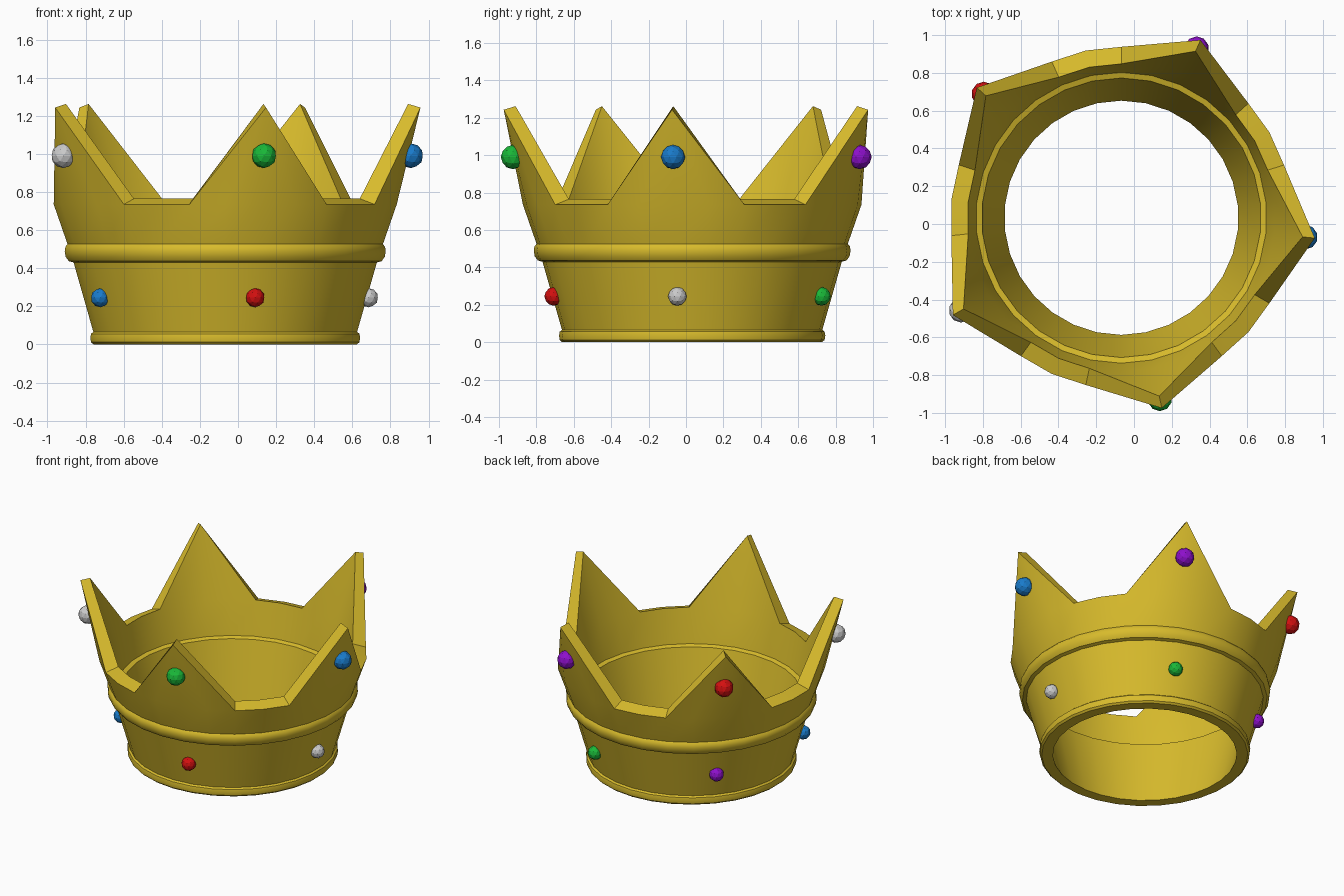
import bpy, bmesh
from math import sin, cos, radians
from mathutils import Vector

if "Cube" in bpy.data.objects:
    bpy.data.objects.remove(bpy.data.objects["Cube"])

CX, CY = -0.067, 0.033      # ring centre
SEG = 30                    # columns around the ring, 6 per spike
START = -78                 # angle of the front spike


def mat(name, rgb):
    m = bpy.data.materials.new(name)
    m.diffuse_color = (*rgb, 1)
    m.use_nodes = True
    m.node_tree.nodes["Principled BSDF"].inputs["Base Color"].default_value = m.diffuse_color
    return m


def polar(r, deg, z):
    a = radians(deg)
    return Vector((CX + r * cos(a), CY + r * sin(a), z))


gold = mat("gold", (0.69, 0.50, 0.025))
red = mat("red", (0.65, 0.005, 0.005))
blue = mat("blue", (0.01, 0.20, 0.60))
green = mat("green", (0.01, 0.48, 0.04))
purple = mat("purple", (0.27, 0.005, 0.60))
silver = mat("silver", (0.58, 0.58, 0.58))

# Crown wall: (radius, z) from the inner rim, down inside, up outside with two beads
profile = [(0.815, 0.765), (0.77, 0.515), (0.74, 0.505), (0.62, 0.0),
           (0.695, 0.0), (0.708, 0.012), (0.712, 0.035), (0.708, 0.056), (0.696, 0.066),
           (0.80, 0.43), (0.825, 0.437), (0.842, 0.46), (0.847, 0.49),
           (0.843, 0.513), (0.832, 0.526), (0.905, 0.735)]

bm = bmesh.new()
cols = [[bm.verts.new(polar(r, START + k * 360 / SEG, z)) for r, z in profile]
        for k in range(SEG)]
for k in range(SEG):
    a, b = cols[k], cols[(k + 1) % SEG]
    for i in range(len(profile) - 1):
        bm.faces.new((a[i], b[i], b[i + 1], a[i + 1]))
    if k % 6 in (2, 3):     # flat rim of the valleys
        bm.faces.new((a[-1], b[-1], b[0], a[0]))

# Spikes: fans from the rim to an outer and an inner tip
for k in range(0, SEG, 6):
    deg = START + k * 360 / SEG
    tip_out = bm.verts.new(polar(1.03, deg, 1.243))
    tip_in = bm.verts.new(polar(0.965, deg, 1.262))
    fan = [cols[(k + j) % SEG] for j in range(-2, 3)]
    for a, b in zip(fan, fan[1:]):
        bm.faces.new((a[-1], b[-1], tip_out))
        bm.faces.new((b[0], a[0], tip_in))
    for c in (fan[0], fan[-1]):
        bm.faces.new((c[-1], c[0], tip_in, tip_out))

bmesh.ops.recalc_face_normals(bm, faces=bm.faces)
mesh = bpy.data.meshes.new("crown_band")
bm.to_mesh(mesh)
bm.free()
mesh.materials.append(gold)
crown = bpy.data.objects.new("crown_band", mesh)
bpy.context.collection.objects.link(crown)
bpy.context.view_layer.objects.active = crown
crown.select_set(True)
bpy.ops.object.shade_smooth_by_angle(angle=radians(35))


# Gems: one large on each spike, one small below it on the band
def gem(name, radius, loc, material):
    bpy.ops.mesh.primitive_ico_sphere_add(subdivisions=2, radius=radius, location=loc)
    o = bpy.context.object
    o.name = name
    o.data.materials.append(material)


upper = [green, blue, purple, red, silver]
lower = [red, silver, green, purple, blue]
for i in range(5):
    deg = START + 72 * i
    gem(f"spike_gem_{i + 1}", 0.065, polar(0.98, deg, 0.99), upper[i])
    gem(f"band_gem_{i + 1}", 0.05, polar(0.757, deg, 0.245), lower[i])
